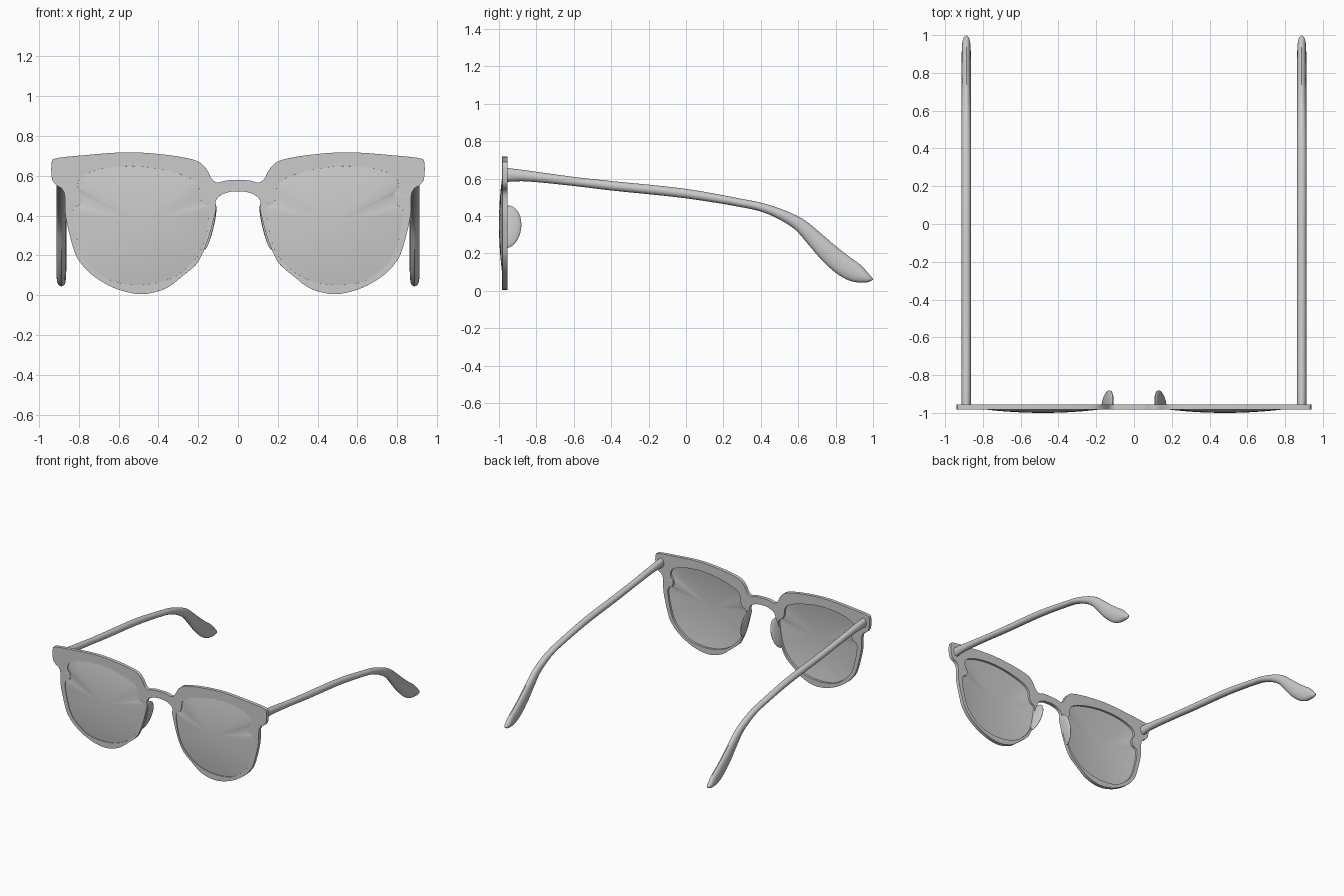
import bpy, bmesh, math
from mathutils import Vector

if "Cube" in bpy.data.objects:
    bpy.data.objects.remove(bpy.data.objects["Cube"])


def spline(pts, closed=False, n=6):
    """Centripetal Catmull-Rom through the points."""
    p = [Vector(q) for q in pts]
    if closed:
        p = [p[-1]] + p + p[:2]
    else:
        p = [p[0] * 2 - p[1]] + p + [p[-1] * 2 - p[-2]]
    out = []
    for a, b, c, d in zip(p, p[1:], p[2:], p[3:]):
        t0 = 0
        t1 = t0 + (b - a).length ** 0.5
        t2 = t1 + (c - b).length ** 0.5
        t3 = t2 + (d - c).length ** 0.5
        for i in range(n):
            t = t1 + (t2 - t1) * i / n
            a1 = a.lerp(b, (t - t0) / (t1 - t0))
            a2 = b.lerp(c, (t - t1) / (t2 - t1))
            a3 = c.lerp(d, (t - t2) / (t3 - t2))
            b1 = a1.lerp(a2, (t - t0) / (t2 - t0))
            b2 = a2.lerp(a3, (t - t1) / (t3 - t1))
            out.append(b1.lerp(b2, (t - t1) / (t2 - t1)))
    if not closed:
        out.append(p[-2])
    return out


def finish(bm, name, angle, *mods):
    """Turn a bmesh into an object, apply modifiers, shade it."""
    bmesh.ops.recalc_face_normals(bm, faces=bm.faces)
    me = bpy.data.meshes.new(name)
    bm.to_mesh(me)
    bm.free()
    ob = bpy.data.objects.new(name, me)
    bpy.context.collection.objects.link(ob)
    for kind, props in mods:
        m = ob.modifiers.new(kind.title(), kind)
        for k, v in props.items():
            setattr(m, k, v)
    bpy.ops.object.select_all(action='DESELECT')
    ob.select_set(True)
    bpy.context.view_layer.objects.active = ob
    bpy.ops.object.convert(target='MESH')
    bpy.ops.object.shade_smooth_by_angle(angle=math.radians(angle))
    return ob


def bridge_rings(bm, rings):
    for r, s in zip(rings, rings[1:]):
        for i in range(len(r)):
            j = (i + 1) % len(r)
            bm.faces.new((r[i], r[j], s[j], s[i]))


MIRROR = ('MIRROR', {'use_axis': (True, False, False), 'use_clip': False, 'use_mirror_merge': False})

# Right half of the frame outline (x, z), bridge top round to bridge underside
half = [(0, .578), (.06, .576), (.105, .566), (.13, .582), (.155, .628), (.186, .663), (.216, .678),
        (.31, .698), (.44, .713), (.56, .718), (.763, .704), (.925, .685), (.934, .678),
        (.934, .582), (.914, .553), (.889, .538), (.873, .512), (.868, .407), (.853, .33),
        (.815, .2), (.79, .16), (.738, .105), (.62, .035), (.482, .005), (.36, .035), (.286, .09),
        (.21, .155), (.185, .195), (.15, .28), (.12, .39), (.11, .44), (.114, .465), (.10, .492),
        (.06, .514), (0, .522)]
outline = spline(half + [(-x, z) for x, z in half[-2:0:-1]], True, 4)

# Lens opening on the right (x, z)
lens_pts = [(.804, .568), (.784, .598), (.693, .633), (.543, .648), (.392, .633), (.241, .588),
            (.20, .553), (.19, .492), (.176, .462), (.146, .442), (.146, .392), (.19, .216),
            (.291, .11), (.38, .068), (.477, .052), (.57, .056), (.653, .08), (.769, .18),
            (.814, .307), (.829, .422), (.819, .442), (.789, .462), (.784, .502), (.804, .538)]
lens = spline(lens_pts, True, 5)

# Frame front: flat plate with two openings, thickened and softened
bm = bmesh.new()
edges = []
for loop in (outline, lens, [Vector((-v.x, v.y)) for v in lens]):
    vs = [bm.verts.new((v.x, -.969, v.y)) for v in loop]
    edges += [bm.edges.new((vs[i - 1], vs[i])) for i in range(len(vs))]
bmesh.ops.triangle_fill(bm, edges=edges, use_beauty=True, normal=(0, -1, 0))
finish(bm, "frame_front", 20,
       ('SOLIDIFY', {'thickness': .027, 'offset': 0}),
       ('BEVEL', {'width': .004, 'segments': 2, 'limit_method': 'ANGLE', 'angle_limit': math.radians(50)}))

# Lenses: shallow domes bulging forward
bm = bmesh.new()
c = Vector((.48, .36))
rings = []
for s in (1, .9, .75, .6, .45, .3, .15):
    ring = []
    for v in lens:
        q = c + (v - c) * s
        ring.append(bm.verts.new((q.x, -.974 - .023 * (1 - s * s), q.y)))
    rings.append(ring)
bridge_rings(bm, rings)
tip = bm.verts.new((c.x, -.997, c.y))
for i in range(len(lens)):
    bm.faces.new((rings[-1][i - 1], rings[-1][i], tip))
finish(bm, "lenses", 30, ('SOLIDIFY', {'thickness': .006, 'offset': 0}), MIRROR)

# Temples: elliptical sections (y, z, half height, half width) swept along the arm
arm = [(-.965, .62, .038, .025), (-.87, .616, .030, .025), (-.6, .585, .024, .024),
       (-.4, .562, .025, .025), (0, .52, .025, .025), (.3, .469, .022, .025), (.4, .448, .023, .025),
       (.5, .412, .027, .025), (.605, .355, .035, .025), (.69, .275, .045, .025),
       (.765, .2, .053, .025), (.85, .13, .056, .025), (.91, .095, .050, .024),
       (.96, .071, .029, .021), (.985, .064, .015, .014), (.999, .062, .003, .003)]
path = spline(arm, False, 4)
bm = bmesh.new()
rings = []
N = 16
for i, p in enumerate(path):
    d = path[min(i + 1, len(path) - 1)] - path[max(i - 1, 0)]
    t = Vector((d[0], d[1])).normalized()
    ring = []
    for k in range(N):
        a = 2 * math.pi * k / N
        h = p[2] * math.sin(a)
        ring.append(bm.verts.new((.888 + p[3] * math.cos(a), p[0] - t.y * h, p[1] + t.x * h)))
    rings.append(ring)
bridge_rings(bm, rings)
bm.faces.new(rings[0])
bm.faces.new(rings[-1])
finish(bm, "temples", 40, MIRROR)

# Nose pads: flattened blades following the inner rims
bm = bmesh.new()
bmesh.ops.create_uvsphere(bm, u_segments=24, v_segments=16, radius=1)
for v in bm.verts:
    x, y, z = v.co
    depth = max(y, -.08) * .077
    v.co = (.141 + x * .017 - z * .026 - max(depth, 0) * .14,
            -.957 + depth, .342 + z * .113 + max(y, 0) * .012)
finish(bm, "nose_pads", 40, MIRROR)
